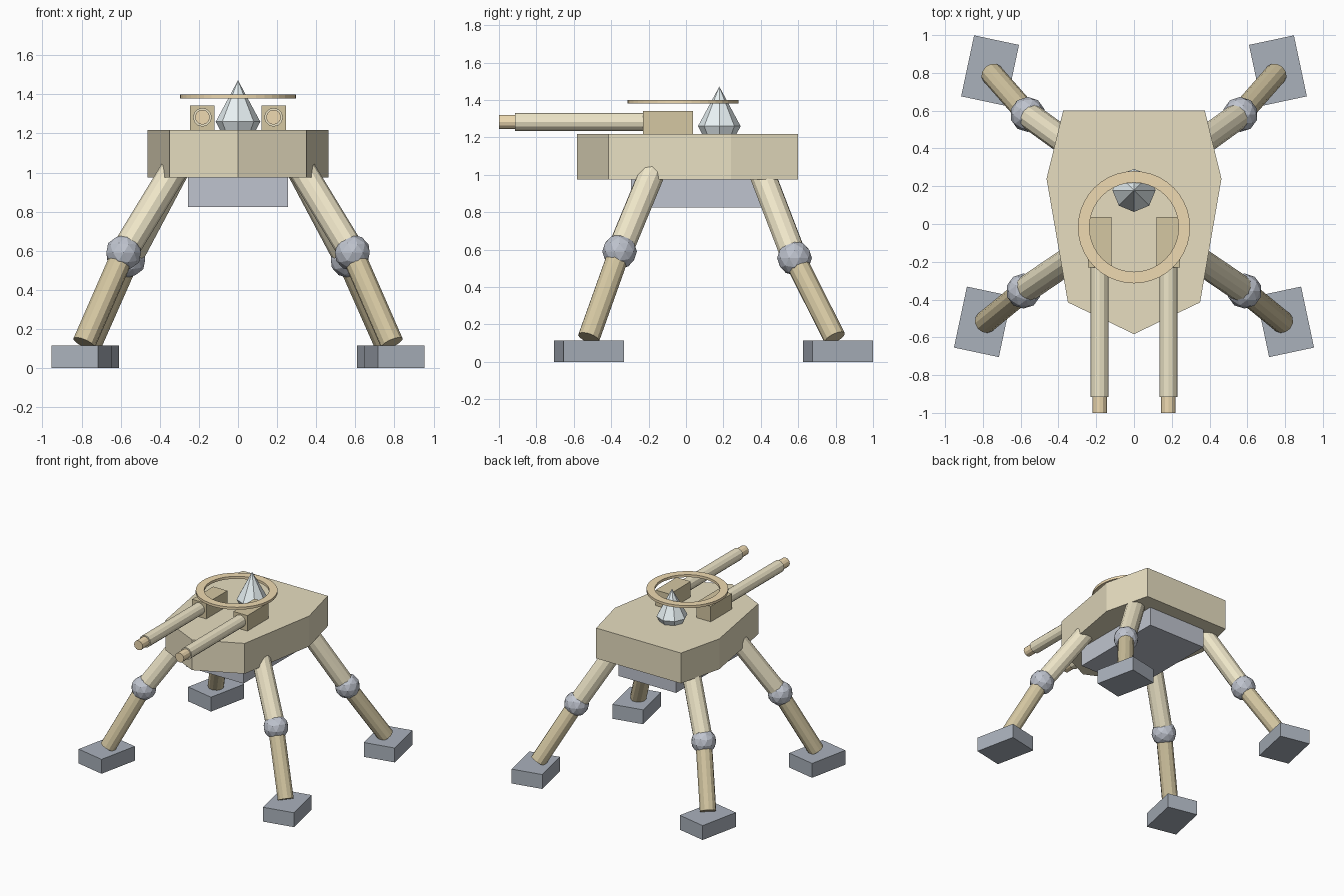
import bpy, bmesh, math
from mathutils import Vector, Matrix

if "Cube" in bpy.data.objects:
    bpy.data.objects.remove(bpy.data.objects["Cube"])


def material(name, r, g, b):
    m = bpy.data.materials.new(name)
    m.diffuse_color = (r, g, b, 1)
    m.use_nodes = True
    m.node_tree.nodes["Principled BSDF"].inputs["Base Color"].default_value = m.diffuse_color
    return m


SAND = material("sand", 0.80, 0.73, 0.53)
PALE = material("pale_sand", 0.86, 0.79, 0.58)
OCHRE = material("ochre", 0.66, 0.57, 0.36)
STEEL = material("steel", 0.52, 0.55, 0.62)
DARK = material("dark_steel", 0.40, 0.44, 0.50)
GOLD = material("gold", 0.86, 0.70, 0.44)
GLASS = material("crystal", 0.82, 0.90, 0.92)


def finish(name, bm, mat):
    bmesh.ops.recalc_face_normals(bm, faces=bm.faces)
    mesh = bpy.data.meshes.new(name)
    bm.to_mesh(mesh)
    bm.free()
    mesh.materials.append(mat)
    ob = bpy.data.objects.new(name, mesh)
    bpy.context.collection.objects.link(ob)
    return ob


def box(name, center, size, mat, turn=0):
    bm = bmesh.new()
    m = (Matrix.Translation(center) @ Matrix.Rotation(turn, 4, 'Z')
         @ Matrix.Diagonal((*size, 1)))
    bmesh.ops.create_cube(bm, size=1, matrix=m)
    return finish(name, bm, mat)


def rod(name, a, b, radius, mat, sides=12):
    a, b = Vector(a), Vector(b)
    d = b - a
    m = Matrix.Translation((a + b) / 2) @ d.to_track_quat('Z', 'Y').to_matrix().to_4x4()
    bm = bmesh.new()
    bmesh.ops.create_cone(bm, cap_ends=True, segments=sides, radius1=radius,
                          radius2=radius, depth=d.length, matrix=m)
    return finish(name, bm, mat)


def lathe(name, profile, center, sides, mat, closed=False):
    # spin a (radius, height) profile about a vertical axis
    bm = bmesh.new()
    vs = [bm.verts.new((r, 0, z)) for r, z in profile]
    es = [bm.edges.new(p) for p in zip(vs, vs[1:])]
    if closed:
        es.append(bm.edges.new((vs[-1], vs[0])))
    bmesh.ops.spin(bm, geom=vs + es, cent=(0, 0, 0), axis=(0, 0, 1),
                   angle=math.tau, steps=sides, use_merge=True)
    bmesh.ops.remove_doubles(bm, verts=bm.verts, dist=1e-5)
    bmesh.ops.translate(bm, verts=bm.verts, vec=center)
    return finish(name, bm, mat)


# Hull: seven-sided plate extruded upward
outline = [(-0.375, 0.60), (-0.463, 0.24), (-0.35, -0.415), (0, -0.583),
           (0.35, -0.415), (0.463, 0.24), (0.375, 0.60)]
bm = bmesh.new()
face = bm.faces.new([bm.verts.new((x, y, 0.975)) for x, y in outline])
top = bmesh.ops.extrude_face_region(bm, geom=[face], use_keep_orig=True)["geom"]
bmesh.ops.translate(bm, vec=(0, 0, 0.243),
                    verts=[v for v in top if isinstance(v, bmesh.types.BMVert)])
finish("hull", bm, SAND)

# Belly block
box("belly", (0, 0.098, 0.91), (0.51, 0.785, 0.17), STEEL)

# Legs: hip, knee, ankle and foot centre for the right side, mirrored in x
legs = {
    "front": ((0.305, -0.165, 1.05), (0.585, -0.355, 0.59),
              (0.787, -0.52, 0.128), (0.80, -0.518)),
    "back": ((0.30, 0.39, 1.05), (0.563, 0.58, 0.555),
             (0.752, 0.795, 0.128), (0.762, 0.812)),
}
for side, s in (("right", 1), ("left", -1)):
    for end, (hip, knee, ankle, foot) in legs.items():
        hip, knee, ankle = [(s * p[0], p[1], p[2]) for p in (hip, knee, ankle)]
        tag = f"{end}_{side}"
        rod(tag + "_upper_leg", hip, knee, 0.07, PALE)
        rod(tag + "_lower_leg", knee, ankle, 0.06, OCHRE)
        bm = bmesh.new()
        bmesh.ops.create_icosphere(bm, subdivisions=2, radius=0.093,
                                   matrix=Matrix.Translation(knee))
        finish(tag + "_knee", bm, STEEL)
        box(tag + "_foot", (s * foot[0], foot[1], 0.0575), (0.243, 0.33, 0.115),
            DARK, s * math.radians(12))

    # Twin guns
    x = s * 0.182
    box(side + "_gun_mount", (x, -0.097, 1.278), (0.125, 0.267, 0.128), OCHRE)
    rod(side + "_barrel", (x, -0.2, 1.283), (x, -0.915, 1.283), 0.048, PALE)
    rod(side + "_muzzle", (x, -0.9, 1.283), (x, -1.0, 1.283), 0.038, GOLD)

# Crystal and floating ring
lathe("crystal", [(0, 1.21), (0.088, 1.21), (0.114, 1.26), (0, 1.472)],
      (0, 0.178, 0), 8, GLASS)
lathe("ring", [(0.236, 1.38), (0.297, 1.38), (0.297, 1.40), (0.236, 1.40)],
      (0, -0.017, 0), 40, GOLD, closed=True)
